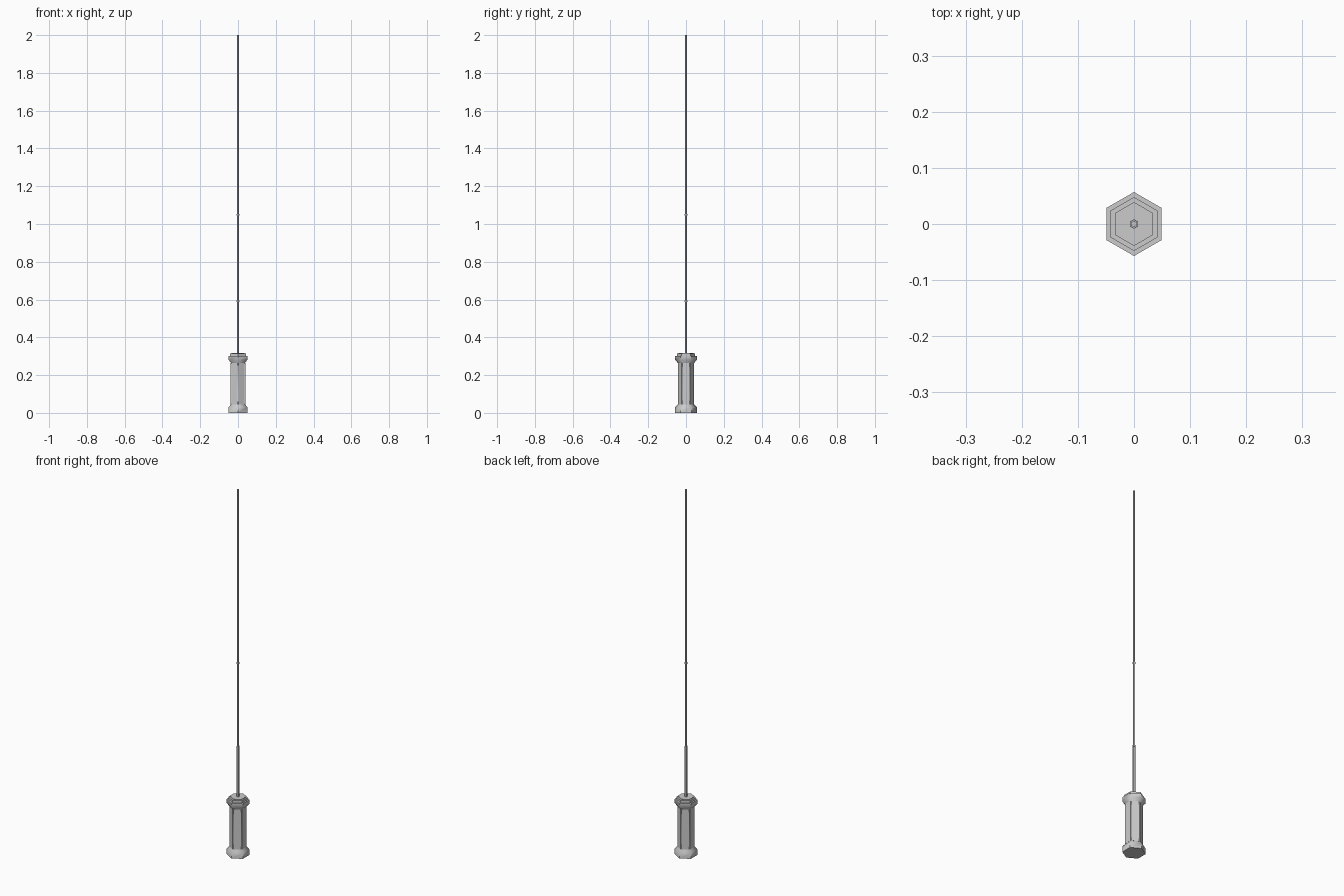
import bpy, bmesh, math
from mathutils import Matrix

if "Cube" in bpy.data.objects:
    bpy.data.objects.remove(bpy.data.objects["Cube"])

SIDES = 6


def hex_loft(name, profile):
    """Six-sided lathe; profile is (corner radius, z) from bottom to top."""
    bm = bmesh.new()
    rings = []
    for r, z in profile:
        rings.append([bm.verts.new((r * math.cos(math.pi / 2 + i * math.tau / SIDES),
                                    r * math.sin(math.pi / 2 + i * math.tau / SIDES), z))
                      for i in range(SIDES)])
    for a, b in zip(rings, rings[1:]):
        for i in range(SIDES):
            j = (i + 1) % SIDES
            bm.faces.new((a[i], a[j], b[j], b[i]))
    bm.faces.new(rings[0][::-1])
    bm.faces.new(rings[-1])
    bmesh.ops.recalc_face_normals(bm, faces=bm.faces)
    return finish(name, bm)


def finish(name, bm):
    mesh = bpy.data.meshes.new(name)
    bm.to_mesh(mesh)
    bm.free()
    obj = bpy.data.objects.new(name, mesh)
    bpy.context.collection.objects.link(obj)
    return obj


def smooth(obj):
    """Soften the flares while the hexagon corners stay sharp."""
    bpy.context.view_layer.objects.active = obj
    obj.select_set(True)
    bpy.ops.object.shade_smooth_by_angle(angle=math.radians(50))
    obj.select_set(False)


# Handle with a flared foot, slim core, flared head and stepped cap
handle = hex_loft("handle", [(0.057, 0.0), (0.057, 0.03), (0.041, 0.048), (0.041, 0.262),
                             (0.057, 0.28), (0.057, 0.302), (0.048, 0.302), (0.048, 0.315),
                             (0.039, 0.315), (0.039, 0.318)])
smooth(handle)

# Thin raised grip panel on each of the six sides
bm = bmesh.new()
for i in range(SIDES):
    place = (Matrix.Rotation(i * math.tau / SIDES, 4, 'Z')
             @ Matrix.Translation((0.036, 0, 0.155))
             @ Matrix.Diagonal((0.005, 0.037, 0.22, 1)))
    bmesh.ops.create_cube(bm, size=1, matrix=place)
finish("grip_panels", bm)

# Telescoping rod sections, each thinner than the last
joints = [0.31, 0.59, 1.05, 2.0]
radii = [0.0065, 0.006, 0.0055]
for n, r in enumerate(radii):
    hex_loft(f"rod_section_{n + 1}", [(r, joints[n]), (r, joints[n + 1])])

# Small collars where the sections meet
for n, z in enumerate(joints[1:3]):
    r = 0.0085 - n * 0.0005
    hex_loft(f"rod_collar_{n + 1}", [(r, z - 0.004), (r, z + 0.004)])
